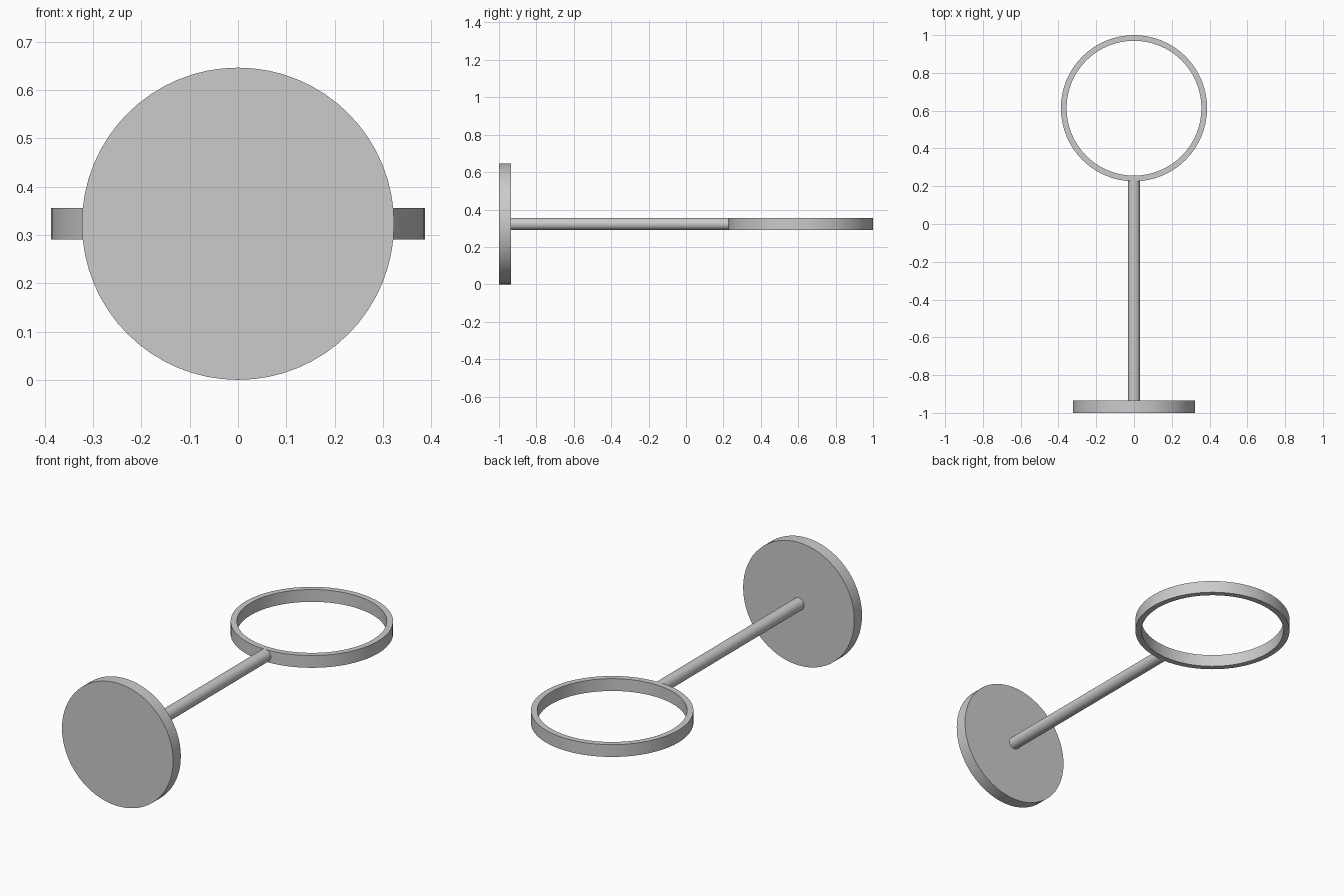
import bpy
import bmesh
from math import pi, radians
from mathutils import Matrix

cube = bpy.data.objects.get("Cube")
if cube:
    bpy.data.objects.remove(cube)

GREY = (0.6, 0.6, 0.6, 1)
metal = bpy.data.materials.new("plain grey")
metal.use_nodes = True
metal.diffuse_color = GREY
metal.node_tree.nodes["Principled BSDF"].inputs["Base Color"].default_value = GREY

AXIS_Z = 0.323       # height of the rod, and radius of the plate
HALF = 0.0323        # half thickness shared by all parts


def finish(bm, name):
    """Turn a bmesh into a smooth-shaded object with sharp rims."""
    bmesh.ops.recalc_face_normals(bm, faces=bm.faces)
    mesh = bpy.data.meshes.new(name)
    bm.to_mesh(mesh)
    bm.free()
    mesh.materials.append(metal)
    obj = bpy.data.objects.new(name, mesh)
    bpy.context.collection.objects.link(obj)
    bpy.ops.object.select_all(action="DESELECT")
    obj.select_set(True)
    bpy.context.view_layer.objects.active = obj
    bpy.ops.object.shade_smooth_by_angle(angle=radians(30))
    return obj


def cylinder_along_y(name, radius, y0, y1, sides):
    bm = bmesh.new()
    place = Matrix.Translation((0, (y0 + y1) / 2, AXIS_Z)) @ Matrix.Rotation(pi / 2, 4, "X")
    bmesh.ops.create_cone(bm, cap_ends=True, segments=sides, radius1=radius,
                          radius2=radius, depth=y1 - y0, matrix=place)
    return finish(bm, name)


def ring(name, outer, inner, y, sides):
    """Spin a rectangular section around a vertical axis."""
    bm = bmesh.new()
    section = [(outer, -HALF), (outer, HALF), (inner, HALF), (inner, -HALF)]
    verts = [bm.verts.new((r, y, AXIS_Z + z)) for r, z in section]
    edges = [bm.edges.new((verts[i], verts[i - 1])) for i in range(len(verts))]
    bmesh.ops.spin(bm, geom=verts + edges, cent=(0, y, 0), axis=(0, 0, 1),
                   angle=2 * pi, steps=sides, use_merge=True)
    bmesh.ops.remove_doubles(bm, verts=bm.verts, dist=0.0001)
    return finish(bm, name)


# Round wall plate, straight rod and horizontal hoop
cylinder_along_y("wall_plate", AXIS_Z, -1, -0.9355, 64)
cylinder_along_y("rod", HALF, -0.94, 0.235, 32)
ring("hoop", 0.387, 0.357, 0.613, 64)
